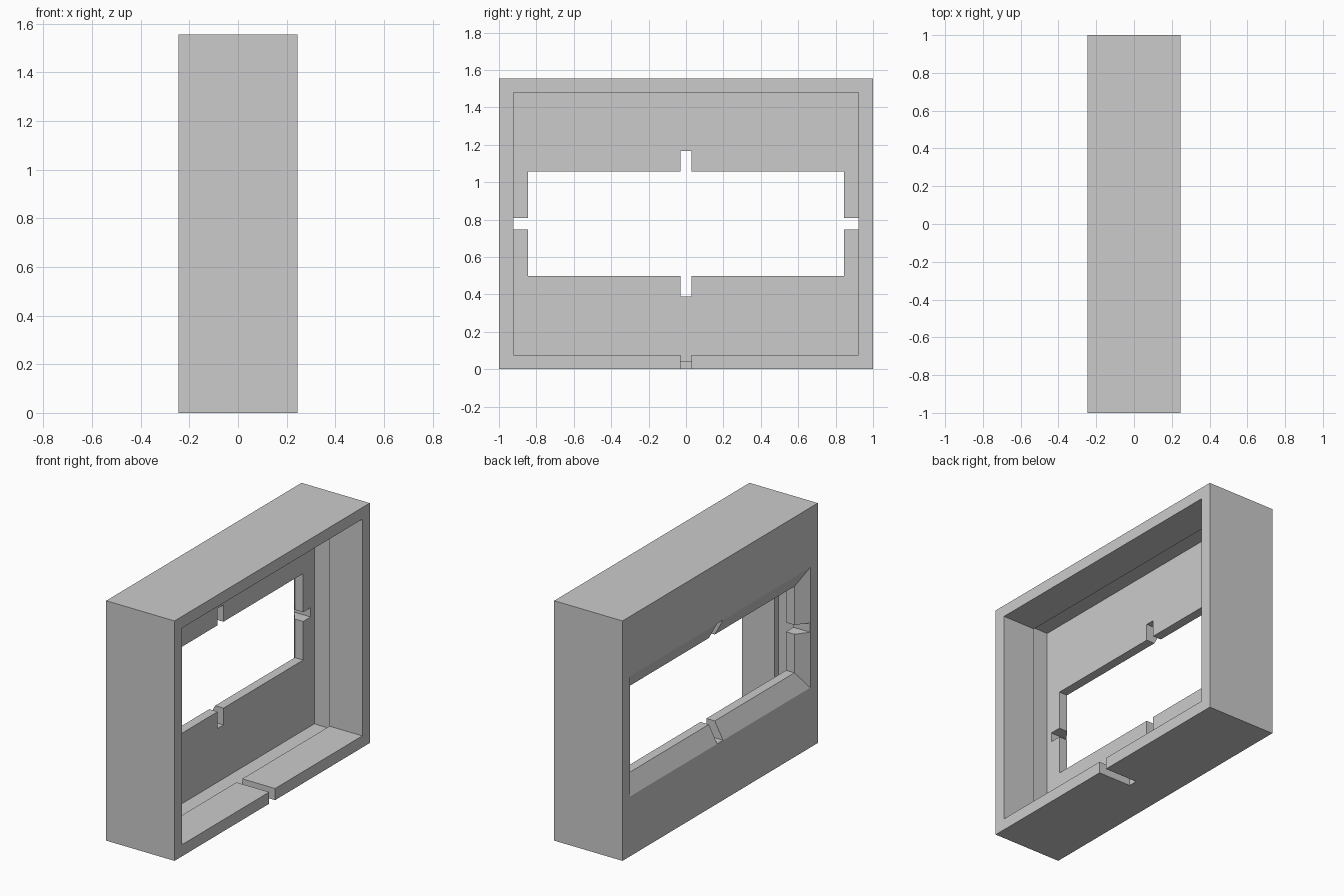
import bpy, bmesh

if "Cube" in bpy.data.objects:
    bpy.data.objects.remove(bpy.data.objects["Cube"])

MID = 1.555 / 2  # height of the centre line

# Cross-section of the housing as rectangles: (x, half width in y, half height in z)
RINGS = [
    (-0.245, 1.0, MID), (0.245, 1.0, MID),            # outer shell
    (0.245, 0.923, 0.702), (0.01, 0.923, 0.702),      # opening rim
    (0.01, 0.96, 0.737), (-0.125, 0.96, 0.737),       # undercut cavity
    (-0.125, 0.846, 0.28), (-0.185, 0.846, 0.28),     # window lip
    (-0.245, 0.923, 0.39),                            # window bevel
]


def framed_housing(name, rings):
    bm = bmesh.new()
    loops = [[bm.verts.new((x, sy * hy, MID + sz * hz))
              for sy, sz in ((-1, -1), (1, -1), (1, 1), (-1, 1))]
             for x, hy, hz in rings]
    for a, b in zip(loops, loops[1:] + loops[:1]):
        for i in range(4):
            j = (i + 1) % 4
            bm.faces.new((a[i], a[j], b[j], b[i]))
    bmesh.ops.recalc_face_normals(bm, faces=bm.faces)
    mesh = bpy.data.meshes.new(name)
    bm.to_mesh(mesh)
    bm.free()
    obj = bpy.data.objects.new(name, mesh)
    bpy.context.collection.objects.link(obj)
    return obj


def cut_box(target, name, lo, hi):
    bpy.ops.mesh.primitive_cube_add(
        size=1, location=[(a + b) / 2 for a, b in zip(lo, hi)])
    cutter = bpy.context.object
    cutter.name = name
    cutter.scale = [b - a for a, b in zip(lo, hi)]
    cutter.hide_render = True
    mod = target.modifiers.new(name, 'BOOLEAN')
    mod.operation = 'DIFFERENCE'
    mod.solver = 'EXACT'
    mod.object = cutter
    bpy.context.view_layer.objects.active = target
    bpy.ops.object.modifier_apply(modifier=mod.name)
    bpy.data.objects.remove(cutter)


housing = framed_housing("window_housing", RINGS)

# Cross-shaped slots through the window border
cut_box(housing, "vertical_slot", (-0.3, -0.03, MID - 0.389), (-0.08, 0.03, MID + 0.389))
cut_box(housing, "horizontal_slot", (-0.3, -0.922, MID - 0.03), (-0.08, 0.922, MID + 0.03))
# Slot through the bottom rim
cut_box(housing, "bottom_slot", (0.009, -0.03, -0.1), (0.3, 0.03, 0.15))
